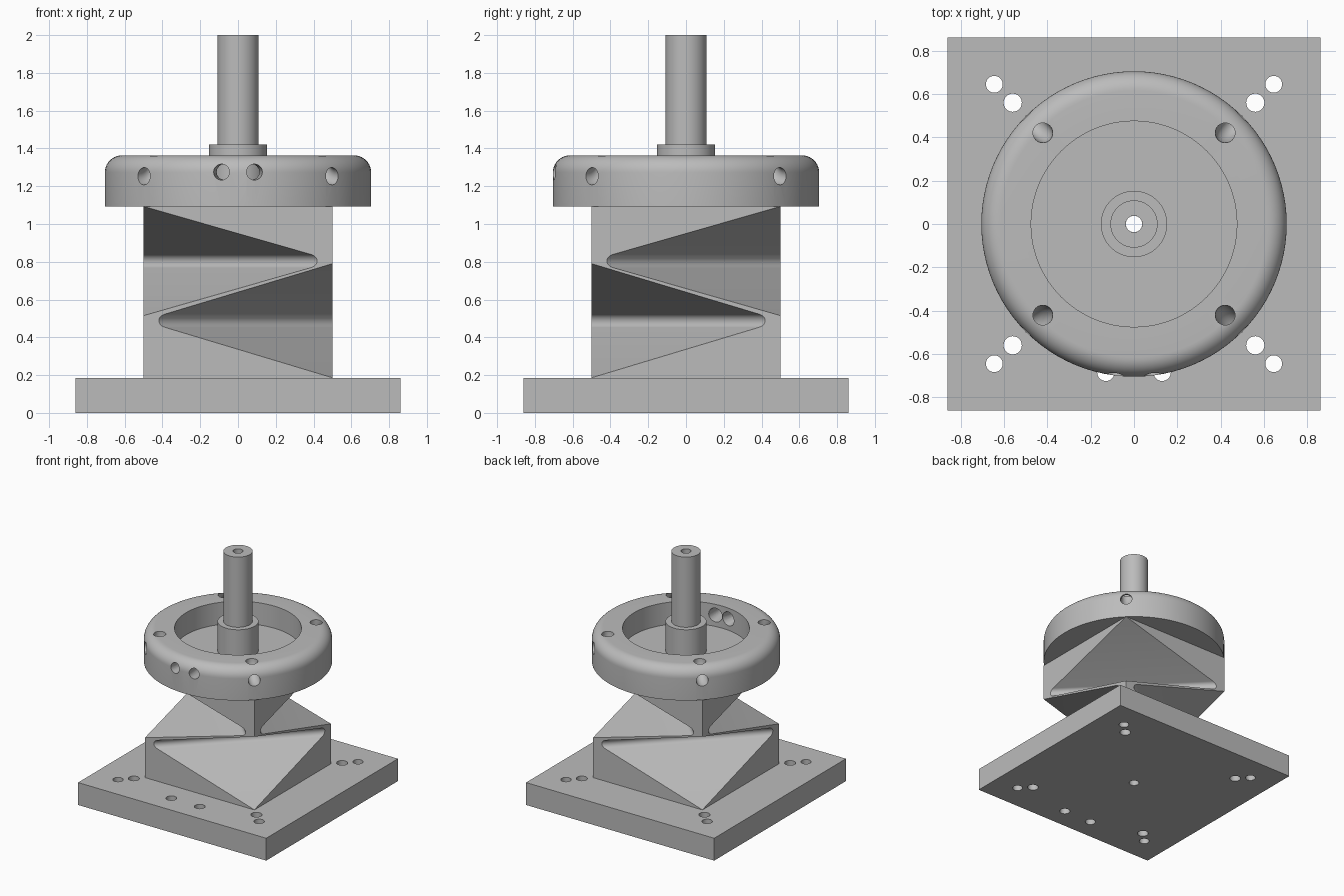
import bpy, bmesh, math
from mathutils import Matrix, Vector

if "Cube" in bpy.data.objects:
    bpy.data.objects.remove(bpy.data.objects["Cube"])

steel = bpy.data.materials.new("plain grey")
steel.diffuse_color = (0.5, 0.5, 0.5, 1)
steel.use_nodes = True
steel.node_tree.nodes["Principled BSDF"].inputs["Base Color"].default_value = steel.diffuse_color


def to_object(bm, name):
    bmesh.ops.recalc_face_normals(bm, faces=bm.faces)
    mesh = bpy.data.meshes.new(name)
    bm.to_mesh(mesh)
    bm.free()
    mesh.materials.append(steel)
    obj = bpy.data.objects.new(name, mesh)
    bpy.context.collection.objects.link(obj)
    return obj


def box(name, half, z0, z1):
    bm = bmesh.new()
    bmesh.ops.create_cube(bm, size=1, matrix=Matrix.Translation((0, 0, (z0 + z1) / 2))
                          @ Matrix.Diagonal((2 * half, 2 * half, z1 - z0, 1)))
    return to_object(bm, name)


def rod(start, end, r0, r1=None, sides=32):
    """Round cutter from start to end, optionally tapered."""
    a, b = Vector(start), Vector(end)
    rot = (b - a).to_track_quat('Z', 'Y').to_matrix().to_4x4()
    bm = bmesh.new()
    bmesh.ops.create_cone(bm, cap_ends=True, segments=sides, radius1=r0,
                          radius2=r0 if r1 is None else r1, depth=(b - a).length,
                          matrix=Matrix.Translation((a + b) / 2) @ rot)
    return to_object(bm, "cutter")


def lathe(name, profile, steps, matrix=Matrix()):
    """Revolve a closed (radius, z) loop about z."""
    bm = bmesh.new()
    rings = [[bm.verts.new(matrix @ Vector((r * math.cos(t), r * math.sin(t), z)))
              for r, z in profile]
             for t in (2 * math.pi * i / steps for i in range(steps))]
    n = len(profile)
    for i in range(steps):
        a, b = rings[i], rings[(i + 1) % steps]
        for j in range(n):
            k = (j + 1) % n
            bm.faces.new((a[j], b[j], b[k], a[k]))
    return to_object(bm, name)


def notch(angle, zc, half_open):
    """Wedge with a rounded tip, opening toward one corner of the post."""
    r, tip, corner = 0.038, 0.057, 0.7071
    d, h = corner - tip - r, half_open
    # slope angle so the flank is tangent to the tip round
    ang = math.atan2(h, d) - math.asin(r / math.hypot(d, h))
    far = 0.85
    hf = h + (far - corner) * math.tan(ang)
    pts = [(far, zc + hf)]
    for i in range(13):
        t = math.pi / 2 + ang + (math.pi - 2 * ang) * i / 12
        pts.append((tip + r + r * math.cos(t), zc + r * math.sin(t)))
    pts.append((far, zc - hf))
    bm = bmesh.new()
    rot = Matrix.Rotation(angle, 4, 'Z')
    ends = [[bm.verts.new(rot @ Vector((u, v, z))) for u, z in pts] for v in (-1, 1)]
    n = len(pts)
    bm.faces.new(ends[0])
    bm.faces.new(ends[1])
    for i in range(n):
        k = (i + 1) % n
        bm.faces.new((ends[0][i], ends[0][k], ends[1][k], ends[1][i]))
    return to_object(bm, "cutter")


def cut(obj, cutters):
    for c in cutters:
        m = obj.modifiers.new("cut", 'BOOLEAN')
        m.operation, m.solver, m.object = 'DIFFERENCE', 'EXACT', c
    deps = bpy.context.evaluated_depsgraph_get()
    mesh = bpy.data.meshes.new_from_object(obj.evaluated_get(deps))
    obj.modifiers.clear()
    obj.data = mesh
    mesh.materials.clear()
    mesh.materials.append(steel)
    for c in cutters:
        bpy.data.objects.remove(c)
    bpy.ops.object.select_all(action='DESELECT')
    obj.select_set(True)
    bpy.context.view_layer.objects.active = obj
    bpy.ops.object.shade_smooth_by_angle(angle=math.radians(30))


BORE = 0.038
corners = [(sx, sy) for sx in (-1, 1) for sy in (-1, 1)]

# Square base plate with bolt holes and a centre bore
base = box("base_plate", 0.86, 0, 0.185)
holes = [(0, 0, BORE), (-0.13, -0.685, 0.04), (0.13, -0.685, 0.04)]
for sx, sy in corners:
    holes += [(0.645 * sx, 0.645 * sy, 0.039), (0.56 * sx, 0.56 * sy, 0.042)]
cut(base, [rod((x, y, -0.1), (x, y, 0.3), r) for x, y, r in holes])

# Flexure post: crossed pairs of diagonal notches leave two thin webs
post = box("flexure_post", 0.5, 0.185, 1.093)
q = math.pi / 4
cutters = [notch(a, 0.488, 0.302) for a in (-q, 3 * q)]
cutters += [notch(a, 0.804, 0.289) for a in (q, -3 * q)]
cutters.append(rod((0, 0, 0), (0, 0, 1.3), BORE))
cut(post, cutters)

# Round head: dished wheel, collar and hollow shaft turned in one piece
R, TOP, F = 0.705, 1.363, 0.09
profile = [(BORE, 1.093), (R, 1.093)]
for i in range(11):
    t = math.pi / 2 * i / 10
    profile.append((R - F + F * math.cos(t), TOP - F + F * math.sin(t)))
profile += [(0.475, TOP), (0.475, 1.18), (0.153, 1.18), (0.153, 1.42),
            (0.109, 1.42), (0.109, 2.0), (BORE, 2.0)]
head = lathe("wheel_and_shaft", profile, 96)

# Curved ducts from the wheel top to its side, at the four diagonals
cutters = []
ring = [(0.11 + 0.046 * math.cos(2 * math.pi * i / 20),
         0.046 * math.sin(2 * math.pi * i / 20)) for i in range(20)]
for k in range(4):
    m = (Matrix.Rotation(q + k * math.pi / 2, 4, 'Z') @ Matrix.Translation((R, 0, TOP))
         @ Matrix.Rotation(math.pi / 2, 4, 'X'))
    cutters.append(lathe("cutter", ring, 48, m))

# Pair of flared holes through the front of the rim
for s in (-1, 1):
    d = Vector((s * 0.124, -0.992, 0))
    z = Vector((0, 0, 1.275))
    cutters.append(rod(d * 0.40 + z, d * 0.80 + z, 0.042))
    cutters.append(rod(d * 0.44 + z, d * 0.58 + z, 0.062, 0.041))
cut(head, cutters)
